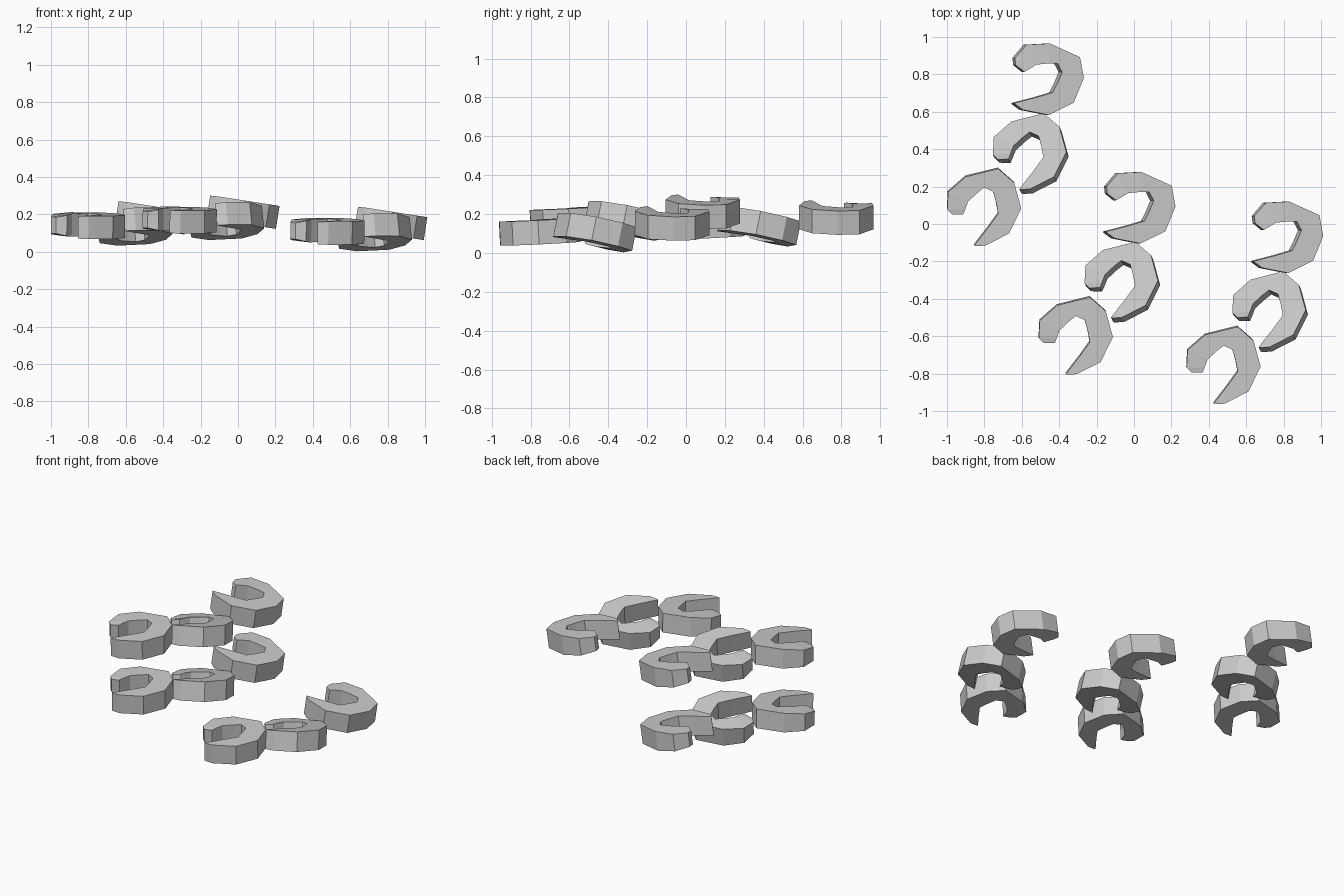
import bpy, math
from mathutils import Matrix, Vector

if "Cube" in bpy.data.objects:
    bpy.data.objects.remove(bpy.data.objects["Cube"])

# Curved hook cross-sections, from blunt end to pointed tip:
# outer x, y, outer half height, inner x, y, inner half height
SECTIONS = [
    (-.176, -.043, .043, -.118, -.043, .055),
    (-.203, -.016, .045, -.107, -.016, .060),
    (-.198, .078, .055, -.091, .027, .062),
    (-.104, .160, .062, -.043, .072, .062),
    (.070, .203, .062, -.005, .102, .062),
    (.155, .128, .062, .043, .080, .062),
    (.193, -.010, .062, .059, .021, .062),
    (.128, -.144, .062, .070, -.037, .062),
    (.000, -.209, .062, .016, -.112, .062),
    (-.050, -.211, .060, -.058, -.208, .060),
]


def hook_mesh():
    verts, faces = [], []
    for ox, oy, oh, ix, iy, ih in SECTIONS:
        verts += [(ox, oy, oh), (ix, iy, ih), (ix, iy, -ih), (ox, oy, -oh)]
    n = len(SECTIONS)
    for s in range(n - 1):
        a, b = 4 * s, 4 * s + 4
        for k in range(4):
            j = (k + 1) % 4
            faces.append((a + k, b + k, b + j, a + j))
    faces += [(0, 1, 2, 3), tuple(4 * (n - 1) + k for k in (3, 2, 1, 0))]
    mesh = bpy.data.meshes.new("hook")
    mesh.from_pydata(verts, [], faces)
    mesh.update()
    return mesh


# The three hooks of one cluster: position, turn, slope in x and y
HOOKS = [
    ("rear", (-.476, .775, .185), -38, -.155, .0),
    ("middle", (-.548, .380, .135), 0, .10, -.20),
    ("front", (-.797, .096, .140), 0, -.02, .05),
]
# Three identical clusters
CLUSTERS = [("left", (0, 0, 0)), ("centre", (.49, -.687, .03)), ("right", (1.28, -.845, -.03))]

mesh = hook_mesh()
for cluster, offset in CLUSTERS:
    for name, loc, turn, sx, sy in HOOKS:
        ob = bpy.data.objects.new(f"{cluster}_{name}_hook", mesh)
        bpy.context.collection.objects.link(ob)
        tilt = Vector((0, 0, 1)).rotation_difference(Vector((-sx, -sy, 1)))
        ob.matrix_world = (Matrix.Translation(Vector(loc) + Vector(offset))
                           @ tilt.to_matrix().to_4x4()
                           @ Matrix.Rotation(math.radians(turn), 4, 'Z'))
